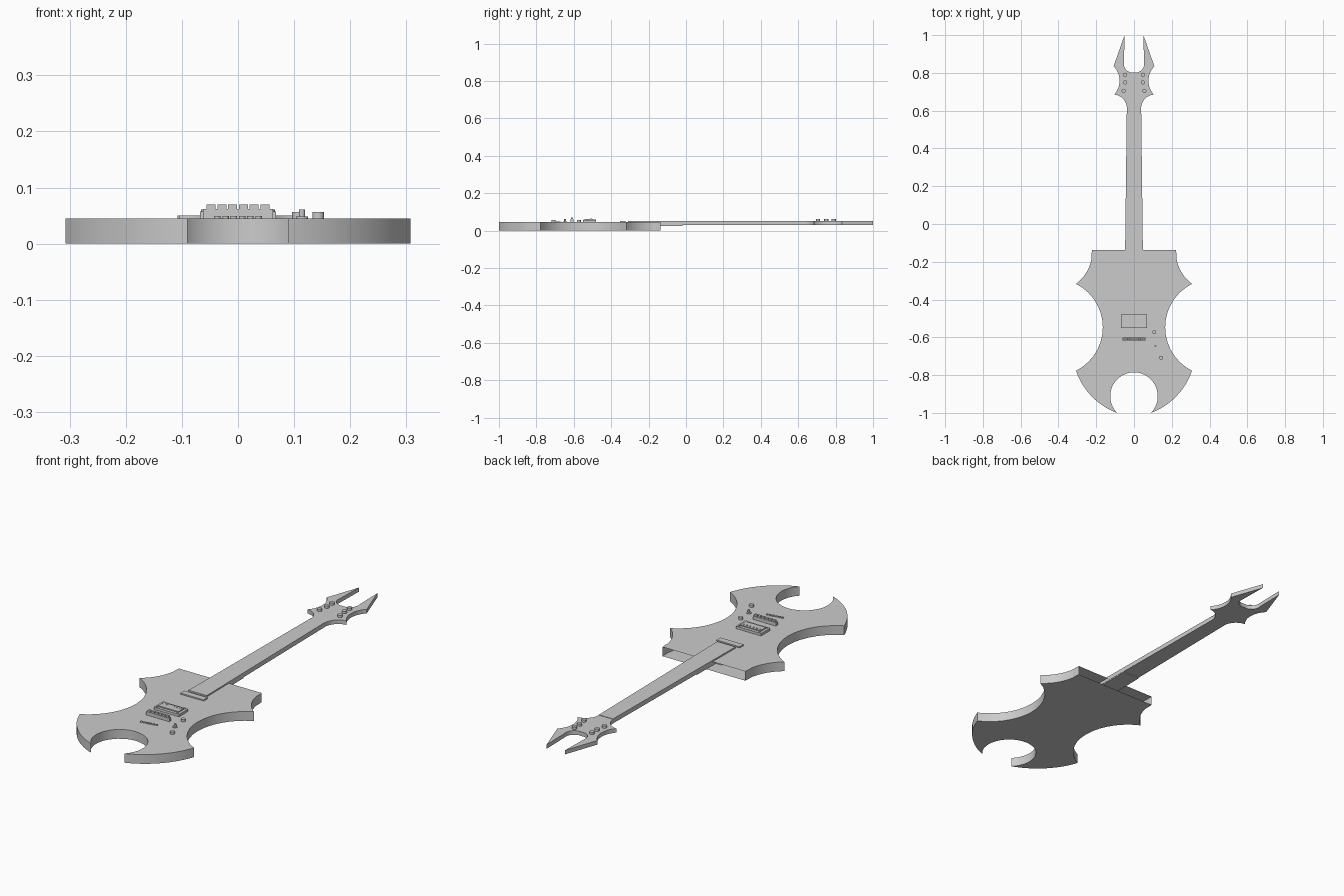
import bpy, bmesh, math
from mathutils import Vector, Matrix

if "Cube" in bpy.data.objects:
    bpy.data.objects.remove(bpy.data.objects["Cube"])

grey = bpy.data.materials.new("plain grey")
grey.use_nodes = True
GREY = (0.6, 0.6, 0.6, 1)
grey.diffuse_color = GREY
grey.node_tree.nodes["Principled BSDF"].inputs["Base Color"].default_value = GREY


def finish(name, bm):
    """Turn a bmesh into a named object with the shared material."""
    bmesh.ops.recalc_face_normals(bm, faces=bm.faces)
    mesh = bpy.data.meshes.new(name)
    bm.to_mesh(mesh)
    bm.free()
    mesh.materials.append(grey)
    obj = bpy.data.objects.new(name, mesh)
    bpy.context.collection.objects.link(obj)
    bpy.ops.object.select_all(action="DESELECT")
    bpy.context.view_layer.objects.active = obj
    obj.select_set(True)
    bpy.ops.object.shade_smooth_by_angle(angle=math.radians(25))
    return obj


def outline(start, *steps):
    """Half outline of (x, y, sag) steps, sag bulging outwards, mirrored in x."""
    pts = [Vector(start)]
    for x, y, sag in steps:
        a, b = pts[-1].copy(), Vector((x, y))
        if sag:
            d = b - a
            radius = (d.length_squared / 4 + sag * sag) / (2 * sag)
            normal = Vector((d.y, -d.x)).normalized()
            centre = (a + b) / 2 + normal * (sag - radius)
            turn = 4 * math.atan(2 * sag / d.length)
            n = 14
            pts += [centre + Matrix.Rotation(turn * i / n, 2) @ (a - centre) for i in range(1, n)]
        pts.append(b)
    return pts + [Vector((-p.x, p.y)) for p in reversed(pts) if p.x > 0.001]


def slab(name, pts, low, high):
    """Extrude a flat outline between two heights."""
    bm = bmesh.new()
    face = bm.faces.new([bm.verts.new((p[0], p[1], low)) for p in pts])
    top = bmesh.ops.extrude_face_region(bm, geom=[face])["geom"]
    bmesh.ops.translate(bm, vec=(0, 0, high - low),
                        verts=[v for v in top if isinstance(v, bmesh.types.BMVert)])
    bmesh.ops.triangulate(bm, faces=[f for f in bm.faces if len(f.verts) > 4])
    return finish(name, bm)


def block(name, x, y, width, depth, low, high):
    w, d = width / 2, depth / 2
    return slab(name, [(x - w, y - d), (x + w, y - d), (x + w, y + d), (x - w, y + d)], low, high)


def peg(name, x, y, radius, low, high, taper=1.0, sides=20):
    bm = bmesh.new()
    bmesh.ops.create_cone(bm, cap_ends=True, segments=sides, radius1=radius,
                          radius2=radius * taper, depth=high - low,
                          matrix=Matrix.Translation((x, y, (low + high) / 2)))
    return finish(name, bm)


TOP = 0.045  # height of the body's upper face

# Body with four pointed wings, a round tail cutout and a neck heel
slab("body", outline((0, -0.785), (0.09, -1.0, -0.077), (0.307, -0.777, 0.035),
                     (0.307, -0.317, -0.142), (0.222, -0.137, -0.025),
                     (0.127, -0.3, -0.035), (0.048, -0.264, -0.016),
                     (0.047, -0.21, 0)), 0, TOP)

# Neck, its thicker root, and the forked headstock
slab("neck", outline((0.049, -0.31), (0.038, 0.615, 0)), 0.03, 0.052)
slab("neck_root", outline((0.047, -0.22), (0.044, -0.02, 0)), 0.025, 0.032)
slab("headstock", outline((0.038, 0.605), (0.105, 0.685, -0.022), (0.108, 0.835, -0.03),
                          (0.05, 1.0, 0), (0.053, 0.855, 0), (0, 0.803, -0.02)), 0.03, 0.05)

# Tuning posts in mirrored pairs
for side, sign in (("left", 1), ("right", -1)):
    for i, (x, y) in enumerate(((0.047, 0.79), (0.047, 0.75), (0.055, 0.705))):
        peg(f"tuning_post_{side}_{i + 1}", sign * x, y, 0.011, 0.049, 0.061)

# Slim bar at the end of the fingerboard
block("neck_pickup", 0, -0.338, 0.125, 0.03, TOP - 0.002, 0.051)

# Main pickup: surround, raised cover, pole pieces and corner screws
block("pickup_surround", 0, -0.515, 0.136, 0.07, TOP - 0.002, 0.057)
block("pickup_cover", 0, -0.515, 0.11, 0.042, 0.056, 0.062)
for i in range(6):
    peg(f"pole_piece_{i + 1}", (i - 2.5) * 0.018, -0.507, 0.004, 0.061, 0.0635, sides=12)
for x in (-0.055, 0.055):
    for y in (-0.543, -0.487):
        peg("pickup_screw", x, y, 0.005, 0.056, 0.06, sides=12)

# Bridge with six saddles
block("bridge", 0, -0.609, 0.124, 0.015, TOP - 0.002, 0.062)
for i in range(6):
    block(f"saddle_{i + 1}", (i - 2.5) * 0.0192, -0.609, 0.016, 0.01, 0.061, 0.07)

# Slanted row of string ferrules
for i in range(6):
    peg(f"string_ferrule_{i + 1}", -0.037 + i * 0.0148, -0.689 + i * 0.0024, 0.006,
        TOP - 0.002, 0.049, sides=14)

# Control knobs and the switch between them
peg("upper_knob", 0.107, -0.573, 0.0105, TOP - 0.002, 0.056)
peg("lower_knob", 0.143, -0.708, 0.0105, TOP - 0.002, 0.056)
peg("switch_base", 0.114, -0.646, 0.011, TOP - 0.002, 0.048)
peg("switch_tip", 0.114, -0.646, 0.005, 0.047, 0.061, 1.1, 12)
